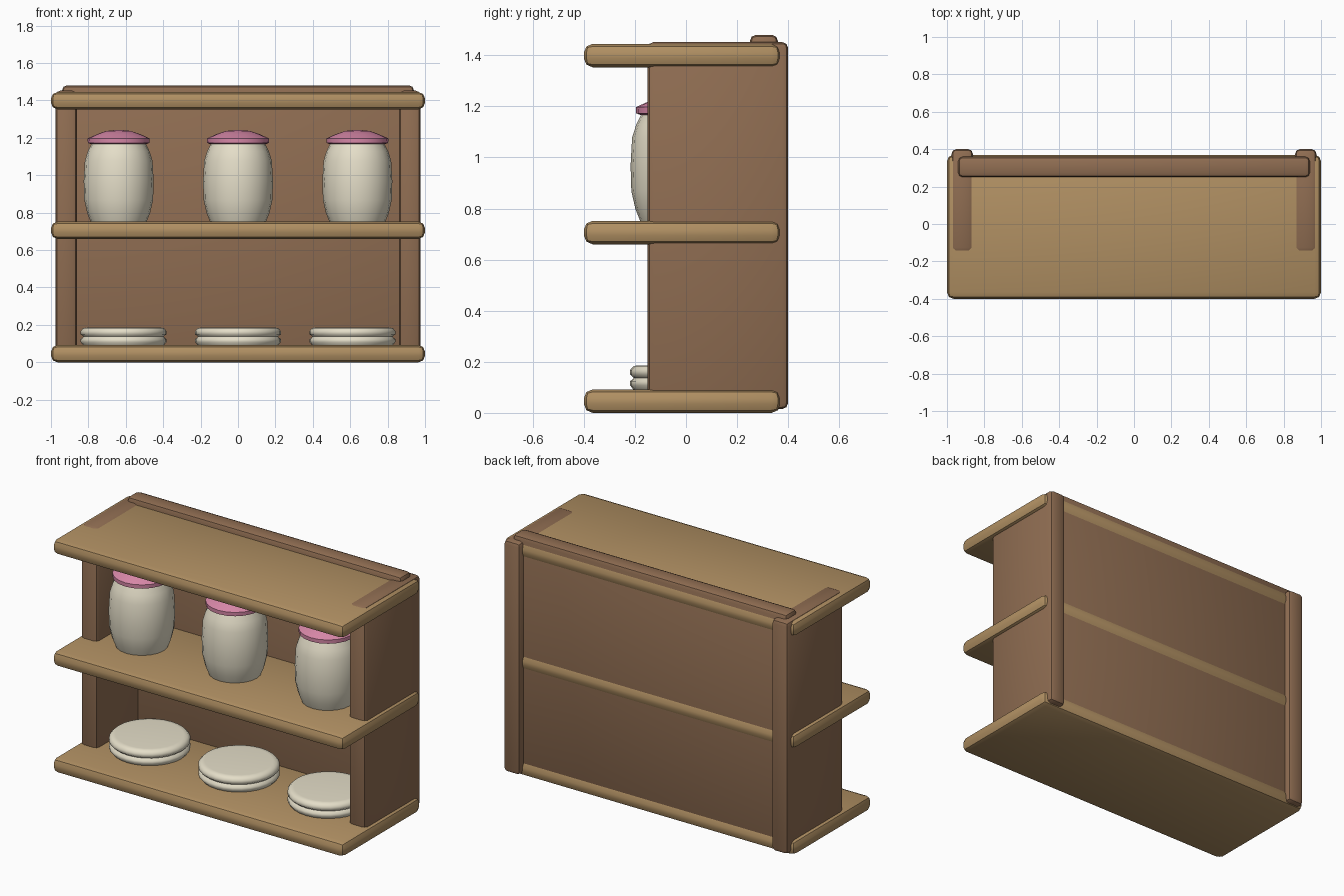
import bpy, bmesh, math

if "Cube" in bpy.data.objects:
    bpy.data.objects.remove(bpy.data.objects["Cube"])


def material(name, rgb):
    m = bpy.data.materials.new(name)
    m.diffuse_color = (*rgb, 1)
    m.use_nodes = True
    m.node_tree.nodes["Principled BSDF"].inputs["Base Color"].default_value = m.diffuse_color
    return m


TAN = material("light_wood", (0.44, 0.28, 0.125))
BROWN = material("dark_wood", (0.28, 0.155, 0.085))
CREAM = material("cream_ceramic", (0.78, 0.73, 0.58))
PINK = material("pink_lid", (0.70, 0.25, 0.40))


def add_object(name, bm, mat, location=(0, 0, 0), angle=30):
    mesh = bpy.data.meshes.new(name)
    bmesh.ops.recalc_face_normals(bm, faces=bm.faces)
    bm.to_mesh(mesh)
    bm.free()
    mesh.materials.append(mat)
    ob = bpy.data.objects.new(name, mesh)
    ob.location = location
    bpy.context.collection.objects.link(ob)
    bpy.ops.object.select_all(action='DESELECT')
    ob.select_set(True)
    bpy.context.view_layer.objects.active = ob
    bpy.ops.object.shade_smooth_by_angle(angle=math.radians(angle))
    return ob


def board(name, lo, hi, bevel, mat, segments=2):
    """Wooden board between two corners with rounded edges."""
    bm = bmesh.new()
    bmesh.ops.create_cube(bm, size=1)
    for v in bm.verts:
        v.co = [(a + b) / 2 + c * (b - a) for a, b, c in zip(lo, hi, v.co)]
    bmesh.ops.bevel(bm, geom=bm.edges[:], offset=bevel, segments=segments,
                    profile=0.5, affect='EDGES')
    return add_object(name, bm, mat)


def lathe(name, profile, location, mat, sides=20, angle=50):
    """Closed turned shape from (radius, height) points, bottom to top."""
    bm = bmesh.new()
    rings = [[bm.verts.new((r * math.cos(t), r * math.sin(t), z))
              for t in (2 * math.pi * i / sides for i in range(sides))]
             for r, z in profile]
    for a, b in zip(rings, rings[1:]):
        for i in range(sides):
            j = (i + 1) % sides
            bm.faces.new((a[i], a[j], b[j], b[i]))
    bm.faces.new(rings[0][::-1])
    bm.faces.new(rings[-1])
    return add_object(name, bm, mat, location, angle)


# Three horizontal shelves
for name, z in (("bottom_shelf", 0.0), ("middle_shelf", 0.66), ("top_shelf", 1.353)):
    board(name, (-1, -0.4, z), (1, 0.37, z + 0.092), 0.035, TAN)

# Upright side panels, slightly proud of the shelves at the back
for name, s in (("left_side", -1), ("right_side", 1)):
    xs = sorted((s * 0.862, s * 0.975))
    board(name, (xs[0], -0.15, 0.015), (xs[1], 0.4, 1.452), 0.024, BROWN)

# Back panel, its top edge rising above the top shelf
board("back_panel", (-0.94, 0.25, 0.02), (0.94, 0.36, 1.48), 0.024, BROWN)

# Jars with lids on the middle shelf
jar = [(0.148, 0.0), (0.168, 0.05), (0.184, 0.12), (0.187, 0.22),
       (0.181, 0.33), (0.165, 0.38), (0.143, 0.425)]
lid = [(0.150, 0.0), (0.165, 0.006), (0.166, 0.030), (0.115, 0.053),
       (0.065, 0.070), (0.025, 0.074)]
for i, x in enumerate((-0.638, 0, 0.638)):
    lathe(f"jar_{i + 1}", jar, (x, -0.03, 0.748), CREAM)
    lathe(f"jar_lid_{i + 1}", lid, (x, -0.03, 1.167), PINK, angle=40)

# Stacked plates on the bottom shelf
plate = [(0.215, 0.0), (0.229, 0.018), (0.229, 0.034), (0.214, 0.047),
         (0.229, 0.060), (0.229, 0.078), (0.214, 0.094), (0.19, 0.096)]
for i, x in enumerate((-0.612, 0, 0.612)):
    lathe(f"plates_{i + 1}", plate, (x, 0.01, 0.09), CREAM, sides=28)
